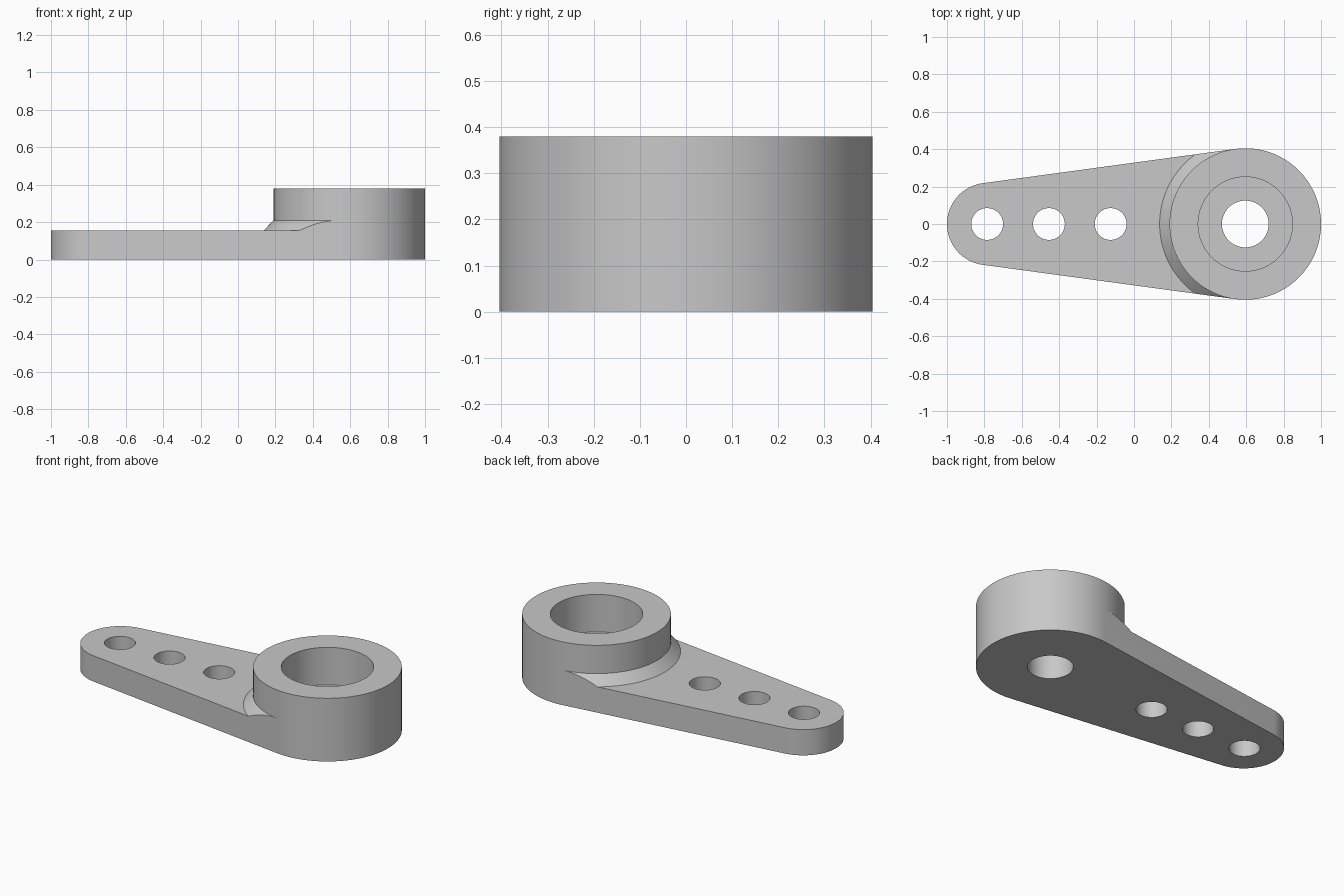
import bpy, bmesh
from math import asin, pi, cos, sin, radians

cube = bpy.data.objects.get("Cube")
if cube:
    bpy.data.objects.remove(cube, do_unlink=True)

# Main dimensions
HUB_X, HUB_R, HUB_TOP = 0.595, 0.405, 0.38
TIP_X, TIP_R = -0.78, 0.22
PLATE_TOP, COLLAR_TOP, COLLAR_R = 0.155, 0.21, 0.458
TANGENT = pi / 2 + asin((HUB_R - TIP_R) / (HUB_X - TIP_X))

grey = bpy.data.materials.new("plain grey")
grey.use_nodes = True
colour = (0.58, 0.58, 0.58, 1)
grey.diffuse_color = colour
grey.node_tree.nodes["Principled BSDF"].inputs["Base Color"].default_value = colour


def arc(x, r, start, end, steps):
    angles = [start + (end - start) * i / steps for i in range(steps + 1)]
    return [(x + r * cos(a), r * sin(a)) for a in angles]


def make_object(name, bm):
    bmesh.ops.recalc_face_normals(bm, faces=bm.faces)
    mesh = bpy.data.meshes.new(name)
    bm.to_mesh(mesh)
    bm.free()
    mesh.materials.append(grey)
    ob = bpy.data.objects.new(name, mesh)
    bpy.context.collection.objects.link(ob)
    return ob


def loft(name, rings, closed):
    """Skin equal-length rings; closed joins the last ring to the first."""
    bm = bmesh.new()
    loops = [[bm.verts.new(p) for p in ring] for ring in rings]
    n = len(loops[0])
    pairs = list(zip(loops, loops[1:]))
    if closed:
        pairs.append((loops[-1], loops[0]))
    for a, b in pairs:
        for i in range(n if not closed else n - 1):
            j = (i + 1) % n
            bm.faces.new((a[i], a[j], b[j], b[i]))
    if closed:
        for i in (0, n - 1):
            bm.faces.new([loop[i] for loop in loops])
    else:
        bm.faces.new(loops[0])
        bm.faces.new(loops[-1])
    return make_object(name, bm)


def prism(name, outline, z0, z1):
    return loft(name, [[(x, y, z) for x, y in outline] for z in (z0, z1)], False)


def cut(target, cutter):
    cutter.hide_render = True
    mod = target.modifiers.new("cut", "BOOLEAN")
    mod.operation = "DIFFERENCE"
    mod.solver = "EXACT"
    mod.object = cutter
    bpy.context.view_layer.objects.active = target
    bpy.ops.object.modifier_apply(modifier=mod.name)
    bpy.data.objects.remove(cutter, do_unlink=True)


# Tapered body: round hub and round tip joined by tangent sides
outline = arc(HUB_X, HUB_R, -TANGENT, TANGENT, 64)
outline += arc(TIP_X, TIP_R, TANGENT, 2 * pi - TANGENT, 48)
body = prism("lever_arm", outline, 0, HUB_TOP)

# Lower the arm, leaving the hub wall and its sloped collar
profile = [(COLLAR_R, PLATE_TOP), (HUB_R, COLLAR_TOP), (HUB_R, 0.5), (2, 0.5), (2, PLATE_TOP)]
rings = [[(x, y, z) for x, y in arc(HUB_X, r, TANGENT, 2 * pi - TANGENT, 64)] for r, z in profile]
cut(body, loft("arm_cutter", rings, True))

# Hub recess, shaft hole and the row of arm holes
holes = [(HUB_X, 0.252, PLATE_TOP), (HUB_X, 0.125, -0.1)]
holes += [(-0.785 + 0.33 * i, 0.085, -0.1) for i in range(3)]
for x, r, bottom in holes:
    cut(body, prism("hole_cutter", arc(x, r, 0, 2 * pi, 64)[:-1], bottom, 0.5))

# Smooth round walls, crisp rims
bpy.ops.object.select_all(action="DESELECT")
body.select_set(True)
bpy.context.view_layer.objects.active = body
bpy.ops.object.shade_smooth_by_angle(angle=radians(25))
